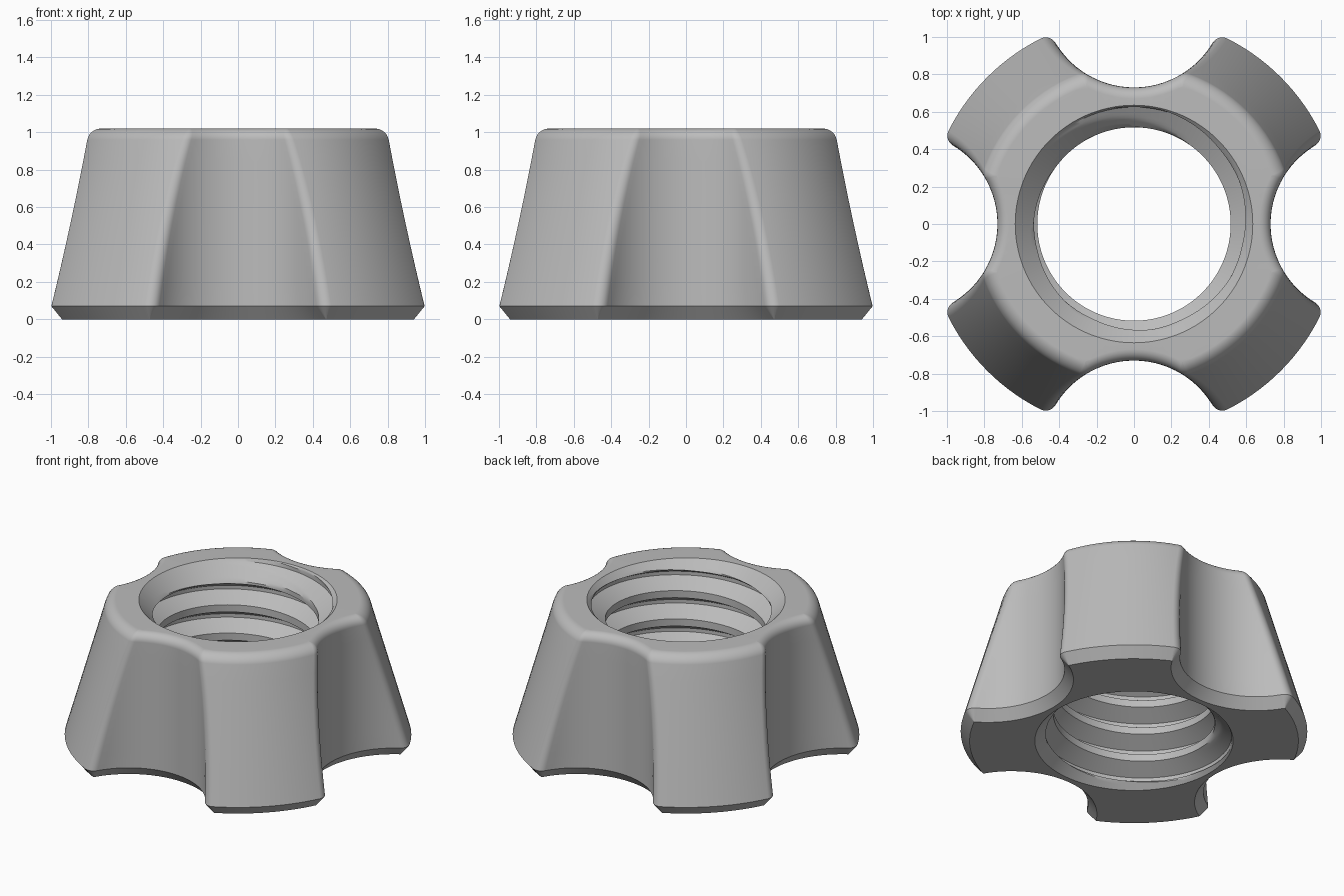
import bpy, bmesh
from math import pi, sin, cos, atan2, sqrt, radians

cube = bpy.data.objects.get("Cube")
if cube:
    bpy.data.objects.remove(cube, do_unlink=True)

HEIGHT = 1.02
CHAMFER_Z = 0.07          # height of the lower bevel
ROUND = 0.06              # radius of the upper and lobe edge rounding
SCALLOP_Y, SCALLOP_R = 1.22, 0.49
MINOR, MAJOR, RIM = 0.517, 0.625, 0.635
PITCH = 0.2
PHASE = 0.947             # height of the groove centre at angle zero
COLUMNS = 128


def arc(cx, cy, r, start, end, n):
    """Points along an arc, leaving out the last one."""
    angles = [start + (end - start) * i / n for i in range(n)]
    return [(cx + r * cos(t), cy + r * sin(t)) for t in angles]


def outline(radius, inset):
    """Four-lobed outline with rounded lobe corners, moved inward by inset."""
    big, cut = radius - inset, SCALLOP_R + inset
    f = max(ROUND - inset, 0.002)
    y = ((big - f) ** 2 + SCALLOP_Y ** 2 - (cut + f) ** 2) / (2 * SCALLOP_Y)
    x = sqrt((big - f) ** 2 - y * y)
    a, b = atan2(y - SCALLOP_Y, x), atan2(y, x)
    quarter = (arc(-x, y, f, pi - b, -a, 6)
               + arc(0, SCALLOP_Y, cut, -pi - a, a, 24)
               + arc(x, y, f, a + pi, b, 6)
               + arc(0, 0, big, b, pi / 2 - b, 14))
    points = []
    for k in range(4):
        c, s = cos(k * pi / 2), sin(k * pi / 2)
        points += [(px * c + py * s, py * c - px * s) for px, py in quarter]
    return points


def cone_radius(z):
    return 1.11 - (z - CHAMFER_Z) * 0.285


def bore_radius(z, groove):
    """Thread depth, opened out by a 45 degree countersink at both ends."""
    return max(groove, RIM - z, RIM - (HEIGHT - z))


bm = bmesh.new()

# Outer wall: bevelled foot, tapering lobes, rounded top
layers = [(0, 0.057)]
shoulder = HEIGHT - ROUND
layers += [(CHAMFER_Z + (shoulder - CHAMFER_Z) * i / 8, 0) for i in range(9)]
layers += [(shoulder + ROUND * sin(t), ROUND * (1 - cos(t)))
           for t in [pi / 2 * i / 6 for i in range(1, 7)]]
rings = []
for z, inset in layers:
    radius = cone_radius(max(z, CHAMFER_Z))
    rings.append([bm.verts.new((x, y, z)) for x, y in outline(radius, inset)])
for low, high in zip(rings, rings[1:]):
    for i in range(len(low)):
        j = (i + 1) % len(low)
        bm.faces.new((low[i], high[i], high[j], low[j]))

# Threaded bore: columns follow the helix, so crest and root edges stay crisp
flank = (MAJOR - MINOR) * 0.577
root = PITCH / 16
steps = 6
section = [(-root - flank * (1 - i / steps), MINOR + (MAJOR - MINOR) * i / steps)
           for i in range(steps + 1)]
section += [(-z, r) for z, r in reversed(section)]
crest_end = PITCH - root - flank
section += [((root + flank) + (crest_end - root - flank) * i / 3, MINOR) for i in (1, 2)]
period = len(section)
turns = 9
columns = []
for c in range(COLUMNS):
    t = 2 * pi * c / COLUMNS
    column = []
    for k in range(turns):
        for dz, r in section:
            z = PHASE + PITCH * (c / COLUMNS + k - turns + 2) + dz
            z = min(max(z, 0), HEIGHT)
            rad = bore_radius(z, r)
            column.append(bm.verts.new((rad * cos(t), rad * sin(t), z)))
    columns.append(column)
for c in range(COLUMNS):
    here, there = columns[c], columns[(c + 1) % COLUMNS]
    shift = period if c == COLUMNS - 1 else 0
    for i in range(period * turns - 1 - shift):
        quad = (here[i], here[i + 1], there[i + 1 + shift], there[i + shift])
        if max(v.co.z for v in quad) - min(v.co.z for v in quad) > 1e-6:
            bm.faces.new(quad)
bmesh.ops.remove_doubles(bm, verts=bm.verts[:], dist=1e-5)
bmesh.ops.delete(bm, geom=[v for v in bm.verts if not v.link_faces], context='VERTS')

# Flat top and underside between the outer wall and the bore
for level, up in ((0, -1), (HEIGHT, 1)):
    rim = [e for e in bm.edges if e.is_boundary
           and all(abs(v.co.z - level) < 1e-5 for v in e.verts)]
    bmesh.ops.triangle_fill(bm, use_beauty=True, edges=rim, normal=(0, 0, up))
bmesh.ops.recalc_face_normals(bm, faces=bm.faces[:])

mesh = bpy.data.meshes.new("lobed_nut")
bm.to_mesh(mesh)
bm.free()
nut = bpy.data.objects.new("lobed_nut", mesh)
bpy.context.collection.objects.link(nut)

# Plain grey finish
grey = bpy.data.materials.new("plain_grey")
grey.use_nodes = True
colour = (0.5, 0.5, 0.5, 1)
grey.diffuse_color = colour
grey.node_tree.nodes["Principled BSDF"].inputs["Base Color"].default_value = colour
mesh.materials.append(grey)

# Smooth shading with crisp machined edges
bpy.ops.object.select_all(action='DESELECT')
nut.select_set(True)
bpy.context.view_layer.objects.active = nut
bpy.ops.object.shade_smooth_by_angle(angle=radians(30))
weighted = nut.modifiers.new("even_shading", 'WEIGHTED_NORMAL')
weighted.keep_sharp = True
